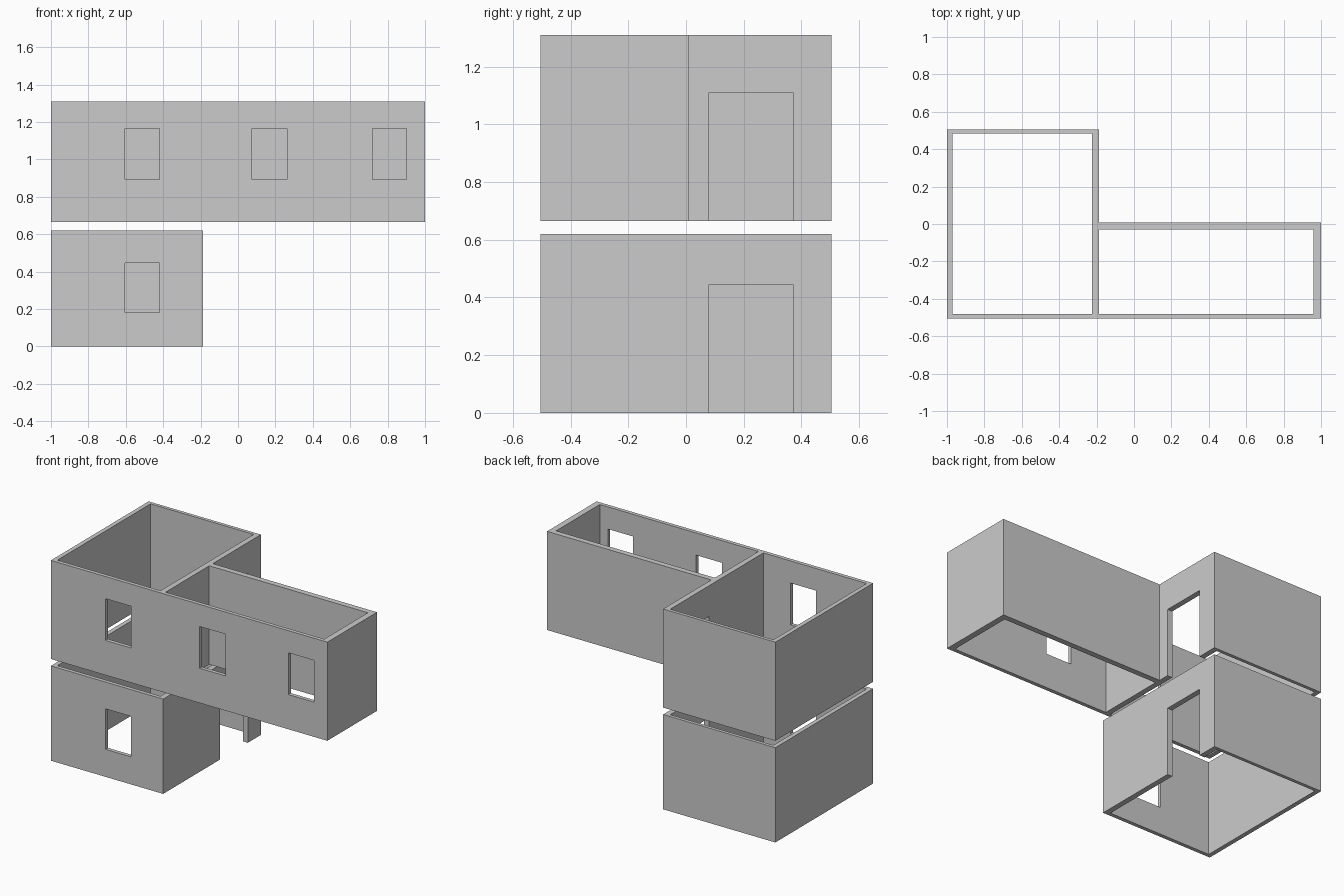
import bpy
import bmesh

if "Cube" in bpy.data.objects:
    bpy.data.objects.remove(bpy.data.objects["Cube"])


def prism(name, outline, z0, z1):
    """Extrude a closed floor-plan outline from z0 to z1."""
    bm = bmesh.new()
    face = bm.faces.new([bm.verts.new((x, y, z0)) for x, y in outline])
    top = bmesh.ops.extrude_face_region(bm, geom=[face], use_keep_orig=True)["geom"]
    bmesh.ops.translate(bm, vec=(0, 0, z1 - z0),
                        verts=[v for v in top if isinstance(v, bmesh.types.BMVert)])
    bmesh.ops.recalc_face_normals(bm, faces=bm.faces)
    mesh = bpy.data.meshes.new(name)
    bm.to_mesh(mesh)
    bm.free()
    obj = bpy.data.objects.new(name, mesh)
    bpy.context.collection.objects.link(obj)
    return obj


def cut_box(target, x, y, z):
    """Subtract an axis-aligned box given by (min, max) ranges."""
    outline = [(x[0], y[0]), (x[1], y[0]), (x[1], y[1]), (x[0], y[1])]
    cutter = prism("cutter", outline, *z)
    cutter.hide_render = True
    mod = target.modifiers.new("opening", 'BOOLEAN')
    mod.operation, mod.solver, mod.object = 'DIFFERENCE', 'EXACT', cutter
    bpy.context.view_layer.objects.active = target
    bpy.ops.object.modifier_apply(modifier=mod.name)
    bpy.data.objects.remove(cutter)


def storey(name, outline, z0, z1, rooms, windows, window_z, door_top):
    walls = prism(name, outline, z0, z1)
    # Rooms open at top and bottom
    for x, y in rooms:
        cut_box(walls, x, y, (z0 - 0.1, z1 + 0.1))
    # Front windows
    for x in windows:
        cut_box(walls, x, (-0.6, -0.4), window_z)
    # Side doorway
    cut_box(walls, (-0.3, -0.1), (0.08, 0.37), (z0 - 0.1, door_top))


XR, Y = -0.188, 0.505
main_room = ((-0.971, -0.224), (-0.48, 0.483))
wing_room = ((XR, 0.96), (-0.48, -0.029))
first_window = (-0.605, -0.42)

# Lower storey: single room
storey("lower_storey_walls", [(-1, -Y), (XR, -Y), (XR, Y), (-1, Y)],
       0, 0.62, [main_room], [first_window], (0.18, 0.445), 0.445)

# Upper storey: main room plus overhanging wing
storey("upper_storey_walls",
       [(-1, -Y), (1, -Y), (1, 0.008), (XR, 0.008), (XR, Y), (-1, Y)],
       0.665, 1.31, [main_room, wing_room],
       [first_window, (0.076, 0.263), (0.718, 0.902)], (0.892, 1.165), 1.11)
